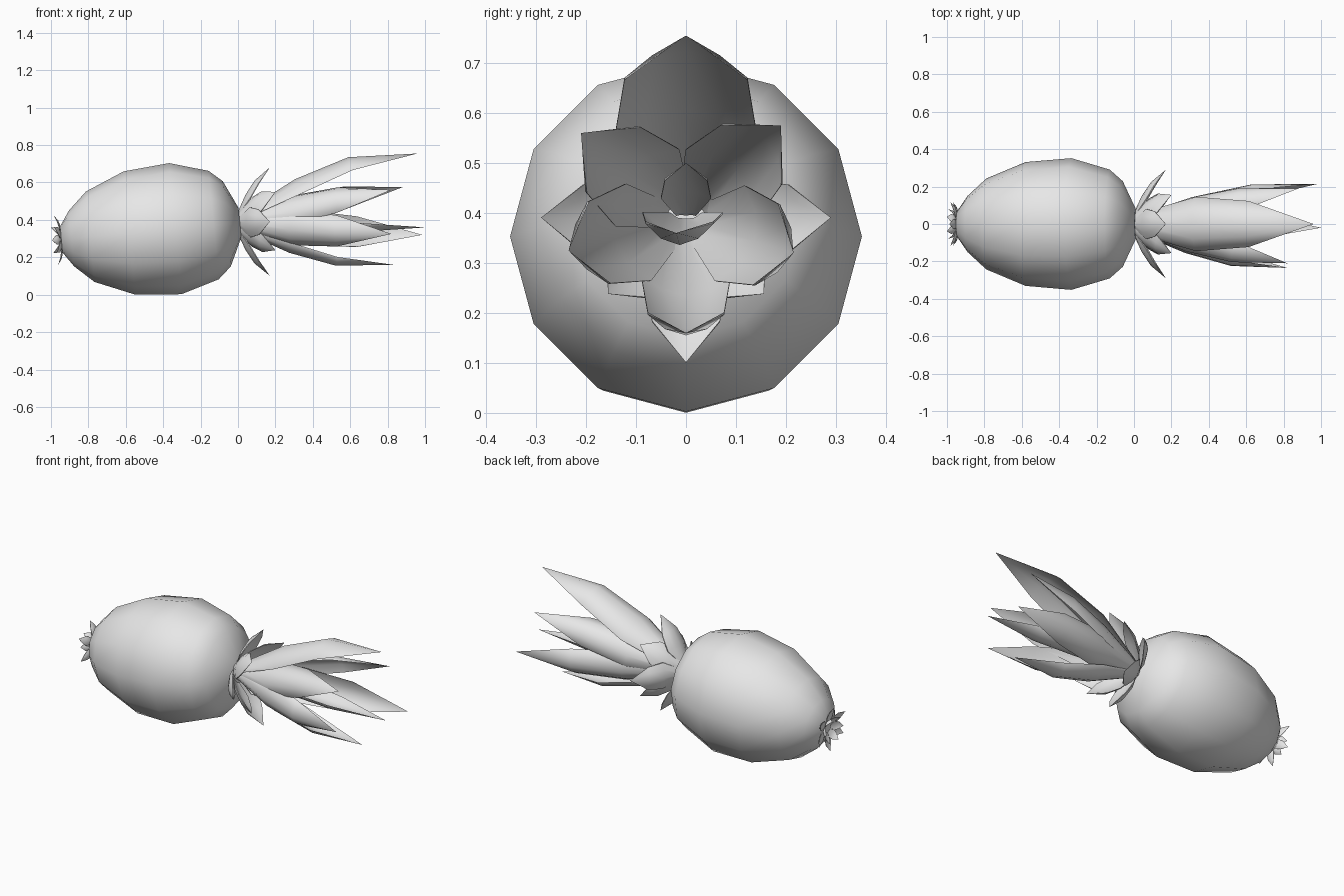
import bpy
import bmesh
import math
from mathutils import Vector, Matrix

cube = bpy.data.objects.get("Cube")
if cube:
    bpy.data.objects.remove(cube)

grey = bpy.data.materials.new("soft_grey")
grey.use_nodes = True
grey.diffuse_color = (0.8, 0.8, 0.8, 1)
grey.node_tree.nodes["Principled BSDF"].inputs["Base Color"].default_value = (0.8, 0.8, 0.8, 1)

TILT = math.radians(5.4)
AXIS = Vector((math.cos(TILT), 0, math.sin(TILT)))
CENTRE = Vector((-0.335, 0, 0.353))


def axis_point(x):
    return CENTRE + AXIS * ((x - CENTRE.x) / AXIS.x)


def finish(bm, name, sharp):
    bmesh.ops.recalc_face_normals(bm, faces=bm.faces)
    mesh = bpy.data.meshes.new(name)
    bm.to_mesh(mesh)
    bm.free()
    mesh.materials.append(grey)
    mesh.shade_smooth()
    mesh.set_sharp_from_angle(angle=math.radians(sharp))
    obj = bpy.data.objects.new(name, mesh)
    bpy.context.collection.objects.link(obj)
    return obj


# Fruit body: twelve-sided rings along a slightly tilted axis
def build_body():
    profile = [(-0.945, 0.07), (-0.89, 0.15), (-0.79, 0.243), (-0.58, 0.331),
               (-0.335, 0.352), (-0.13, 0.291), (-0.06, 0.229), (0.01, 0.08)]
    bm = bmesh.new()
    side, up = Vector((0, 1, 0)), AXIS.cross(Vector((0, 1, 0)))
    rings = []
    for x, r in profile:
        ring = []
        for i in range(12):
            a = math.tau * i / 12
            ring.append(bm.verts.new(axis_point(x) + r * (side * math.sin(a) + up * math.cos(a))))
        rings.append(ring)
    for a, b in zip(rings, rings[1:]):
        for i in range(12):
            j = (i + 1) % 12
            bm.faces.new((a[i], a[j], b[j], b[i]))
    bm.faces.new(rings[0])
    bm.faces.new(rings[-1])
    finish(bm, "fruit_body", 50)


# Pointed, cupped leaf: out is the side its back faces
def leaf(name, base, tip, half_width, arch, cup, out, thick=0.012):
    base, tip = Vector(base), Vector(tip)
    along = tip - base
    out = Vector(out)
    out = (out - out.project(along)).normalized()
    across = along.normalized().cross(out)
    stations = [(0, 0.4, 0), (0.33, 1, 0.8), (0.64, 0.85, 1)]
    bm = bmesh.new()
    layers = []
    for inner in (0, 1):
        rows = []
        for t, w, lift in stations:
            row = []
            for u in (-1, -0.55, 0, 0.55, 1):
                depth = cup * w * u * u + inner * thick * (1 - 0.6 * abs(u))
                row.append(bm.verts.new(base + along * t + across * (u * w * half_width)
                                        + out * (arch * lift - depth)))
            rows.append(row)
        layers.append(rows)
    point = bm.verts.new(tip)
    for rows in layers:
        for a, b in zip(rows, rows[1:]):
            for i in range(4):
                bm.faces.new((a[i], a[i + 1], b[i + 1], b[i]))
        for i in range(4):
            bm.faces.new((rows[-1][i], rows[-1][i + 1], point))
    # Rim joining the back and the hollow
    back, hollow = layers
    for col in (0, -1):
        for k in range(2):
            bm.faces.new((back[k][col], back[k + 1][col], hollow[k + 1][col], hollow[k][col]))
        bm.faces.new((back[2][col], hollow[2][col], point))
    for i in range(4):
        bm.faces.new((back[0][i], back[0][i + 1], hollow[0][i + 1], hollow[0][i]))
    return finish(bm, name, 50)


build_body()
crown = axis_point(0.02)

# Long crown leaves: tip, half width, arch, cup
long_leaves = {
    "upper": ((0.96, 0, 0.755), 0.145, 0.1, 0.08),
    "upper_left": ((0.88, 0.19, 0.575), 0.1, 0.05, 0.06),
    "upper_right": ((0.82, -0.21, 0.56), 0.1, 0.05, 0.06),
    "lower_left": ((0.985, 0.215, 0.32), 0.1, 0.06, 0.06),
    "lower_right": ((0.82, -0.235, 0.325), 0.1, 0.06, 0.06),
    "lower": ((0.83, 0, 0.16), 0.09, 0.07, 0.05),
}
for name, (tip, width, arch, cup) in long_leaves.items():
    out = Vector((0, tip[1], tip[2] - crown.z))
    leaf(name + "_long_leaf", crown + out.normalized() * 0.05, tip, width, arch, cup, out)
leaf("inner_long_leaf", crown + Vector((0.02, 0, -0.01)), (1, -0.02, 0.36),
     0.08, 0.03, 0.05, (0, 0, -1))
leaf("inner_short_leaf", crown + Vector((0, 0, 0.02)), (0.45, 0, 0.5),
     0.05, 0.02, 0.02, (0, 0, 1))

# Short leaves around the neck: an outer cross and four diagonals
for i in range(8):
    a = math.tau * i / 8
    out = Vector((0, math.sin(a), math.cos(a)))
    reach, x = (0.29, 0.17) if i % 2 == 0 else (0.22, 0.2)
    tip = axis_point(x) + out * reach
    tip.z -= 0.01
    leaf(f"neck_leaf_{i + 1}", axis_point(0) + out * 0.06, tip, 0.08, 0.025, 0.03, out)

# Tiny leaves at the bottom of the fruit, in two rings
foot = axis_point(-0.94)
for ring, (reach, back) in enumerate(((0.135, 0.035), (0.08, 0.055))):
    for i in range(6):
        a = math.tau * (i + ring / 2) / 6
        out = Matrix.Rotation(-TILT, 3, 'Y') @ Vector((0, math.sin(a), math.cos(a)))
        leaf(f"foot_leaf_{ring + 1}_{i + 1}", foot + out * 0.03, foot + out * reach - AXIS * back,
             0.027, 0.012, 0.008, out + AXIS * 0.3, 0.006)
